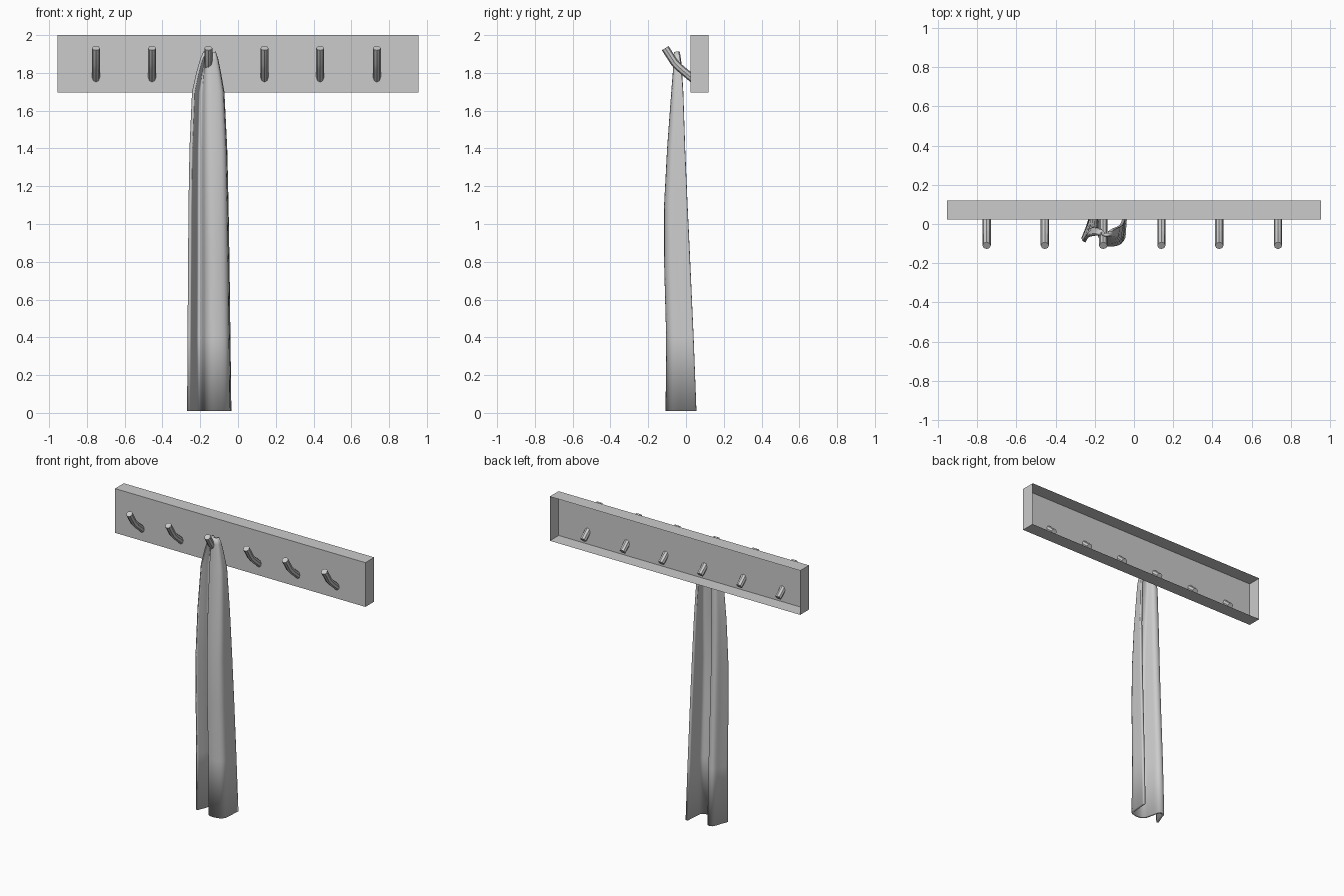
import bpy, bmesh
from mathutils import Vector
from mathutils.geometry import interpolate_bezier

if "Cube" in bpy.data.objects:
    bpy.data.objects.remove(bpy.data.objects["Cube"])


def finish(name, bm, angle=None):
    bmesh.ops.recalc_face_normals(bm, faces=bm.faces)
    me = bpy.data.meshes.new(name)
    bm.to_mesh(me)
    bm.free()
    ob = bpy.data.objects.new(name, me)
    bpy.context.collection.objects.link(ob)
    if angle:
        bpy.context.view_layer.objects.active = ob
        ob.select_set(True)
        bpy.ops.object.shade_smooth_by_angle(angle=angle)
        ob.select_set(False)
    return ob


def spline(pts, n):
    # smooth curve through the given points
    pts = [Vector((*p, 0)) if len(p) == 2 else Vector(p) for p in pts]
    tan = [(pts[min(i + 1, len(pts) - 1)] - pts[max(i - 1, 0)]) / 6 for i in range(len(pts))]
    out = []
    for i in range(len(pts) - 1):
        out += interpolate_bezier(pts[i], pts[i] + tan[i], pts[i + 1] - tan[i + 1], pts[i + 1], n + 1)[:-1]
    return out + [pts[-1]]


# Wall board, open at the back
bm = bmesh.new()
bmesh.ops.create_cube(bm, size=1)
for v in bm.verts:
    v.co = (v.co.x * 1.91, 0.072 + v.co.y * 0.096, 1.8475 + v.co.z * 0.305)
back = [f for f in bm.faces if all(v.co.y > 0.1 for v in f.verts)]
bmesh.ops.delete(bm, geom=back, context='FACES_ONLY')
finish("board", bm)


# Bent pegs passing through the board front
def peg(x):
    cu = bpy.data.curves.new("peg", 'CURVE')
    cu.dimensions = '3D'
    cu.bevel_depth = 0.021
    cu.bevel_resolution = 2
    cu.use_fill_caps = True
    sp = cu.splines.new('POLY')
    path = [(0.07, 1.74), (-0.035, 1.828), (-0.062, 1.856), (-0.110, 1.931)]
    sp.points.add(len(path) - 1)
    for p, (y, z) in zip(sp.points, path):
        p.co = (x, y, z, 1)
    tmp = bpy.data.objects.new("tmp", cu)
    bpy.context.collection.objects.link(tmp)
    dg = bpy.context.evaluated_depsgraph_get()
    bm = bmesh.new()
    bm.from_mesh(bpy.data.meshes.new_from_object(tmp.evaluated_get(dg)))
    bpy.data.objects.remove(tmp)
    bmesh.ops.remove_doubles(bm, verts=bm.verts, dist=1e-5)
    finish("peg", bm, 0.6)


for x in (-0.752, -0.455, -0.157, 0.14, 0.435, 0.735):
    peg(x)

# Hanging cloth: folded cross-section lofted between levels (z, x0, x1, y0, y1)
fold = [(1, 1), (0.98, 0.55), (0.93, 0.12), (0.65, 0), (0.47, 0.12), (0.40, 0.45),
        (0.33, 0.80), (0.19, 0.83), (0.10, 0.5), (0, 0.15)]
levels = [(0.01, -0.262, -0.043, -0.10, 0.055), (0.4, -0.26, -0.048, -0.097, 0.04),
          (0.8, -0.257, -0.053, -0.108, 0.022), (1.1, -0.255, -0.058, -0.108, 0.008),
          (1.4, -0.25, -0.065, -0.092, -0.005), (1.7, -0.237, -0.08, -0.07, -0.015),
          (1.8, -0.215, -0.098, -0.062, -0.022), (1.87, -0.195, -0.112, -0.058, -0.03),
          (1.91, -0.178, -0.125, -0.055, -0.038)]
section = spline(fold, 4)
bm = bmesh.new()
rows = [[bm.verts.new((x0 + (x1 - x0) * p.x, y0 + (y1 - y0) * p.y, z)) for p in section]
        for z, x0, x1, y0, y1 in levels]
for a, b in zip(rows, rows[1:]):
    for i in range(len(section) - 1):
        bm.faces.new((a[i], a[i + 1], b[i + 1], b[i]))
cloth = finish("hanging_cloth", bm, 0.7)
mod = cloth.modifiers.new("thickness", 'SOLIDIFY')
mod.thickness = 0.016
mod.offset = 0
